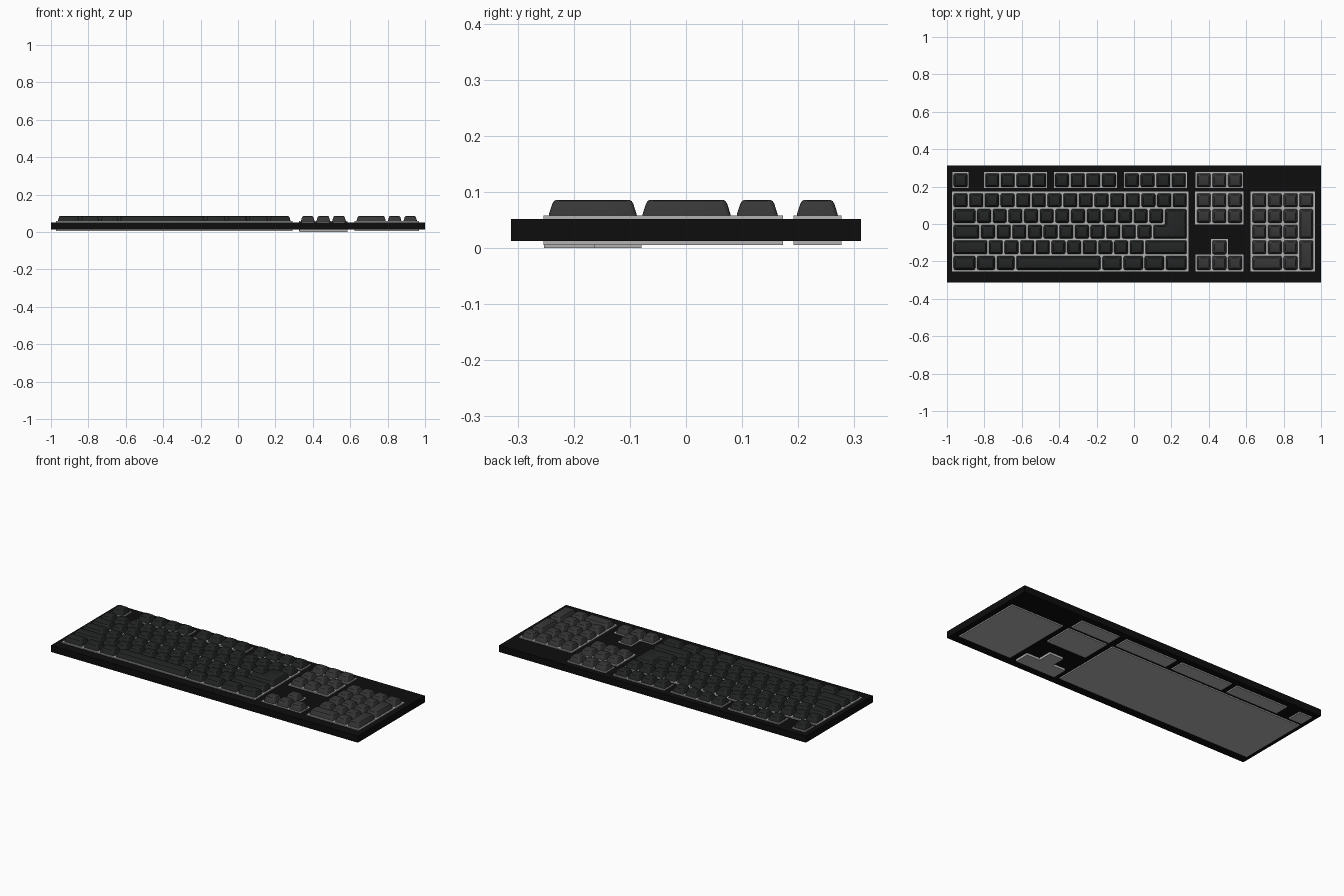
import bpy, bmesh, math
from mathutils import Vector

if "Cube" in bpy.data.objects:
    bpy.data.objects.remove(bpy.data.objects["Cube"])

U = 0.0837                                   # one key pitch
ROWS = [0.234, 0.127, 0.043, -0.041, -0.1245, -0.208]   # row centres, back to front


def material(name, v):
    m = bpy.data.materials.new(name)
    m.diffuse_color = (*v, 1)
    m.use_nodes = True
    m.node_tree.nodes["Principled BSDF"].inputs["Base Color"].default_value = m.diffuse_color
    return m


CASE = material("case_black", (0.004, 0.004, 0.004))
PLATE = material("plate_grey", (0.45, 0.45, 0.45))
DARK = material("key_dark", (0.017, 0.019, 0.018))
LIGHT = material("key_charcoal", (0.038, 0.038, 0.038))


def rect(x0, x1, y0, y1):
    return [(x0, y0), (x1, y0), (x1, y1), (x0, y1)]


def ring(pts, inset, radius, seg=3):
    """Inset a right-angled outline (counter-clockwise) and round its corners."""
    n, out = len(pts), []
    P = [Vector(p) for p in pts]
    for i in range(n):
        a = (P[i] - P[i - 1]).normalized()
        b = (P[(i + 1) % n] - P[i]).normalized()
        c = P[i] + inset * (Vector((-a.y, a.x)) + Vector((-b.y, b.x)))
        if radius == 0:
            out.append(c)
            continue
        centre = c - a * radius + b * radius
        for k in range(seg + 1):
            t = math.pi / 2 * k / seg
            out.append(centre - b * radius * math.cos(t) + a * radius * math.sin(t))
    return out


def loft(name, pts, levels, mat):
    """Stack rings given as (z, inset, corner radius) into a closed solid."""
    bm = bmesh.new()
    loops = [[bm.verts.new((p.x, p.y, z)) for p in ring(pts, i, r)] for z, i, r in levels]
    for lo, hi in zip(loops, loops[1:]):
        for k in range(len(lo)):
            j = (k + 1) % len(lo)
            bm.faces.new((lo[k], lo[j], hi[j], hi[k]))
    bm.faces.new(loops[0][::-1])
    bm.faces.new(loops[-1])
    me = bpy.data.meshes.new(name)
    bm.to_mesh(me)
    bm.free()
    me.materials.append(mat)
    ob = bpy.data.objects.new(name, me)
    bpy.context.collection.objects.link(ob)
    return ob


def plate(name, pts, z0=0.006, z1=0.058):
    loft(name, pts, [(z0, 0, 0), (z1, 0, 0)], PLATE)


keys = []


def key(name, pts, mat):
    # tapered keycap with rounded corners and a soft top edge
    keys.append(loft(name, pts, [(0.052, 0.004, 0.008), (0.062, 0.006, 0.009),
                                 (0.079, 0.0115, 0.009), (0.084, 0.0145, 0.009),
                                 (0.086, 0.0185, 0.008)], mat))


def key_rect(name, x, y, mat, w=1, h=1):
    key(name, rect(x, x + w * U, y - U / 2, y + (h - 0.5) * U), mat)


def key_row(name, x, y, widths, mat):
    for w in widths:
        key_rect(name, x, y, mat, w)
        x += w * U


def block_plate(name, x, cols, row_back, row_front, m=0.004):
    plate(name, rect(x - m, x + cols * U + m,
                     ROWS[row_front] - U / 2 - m, ROWS[row_back] + U / 2 + m))


# case
loft("case", rect(-1, 1, -0.312, 0.312), [(0.013, 0, 0), (0.052, 0, 0)], CASE)

# function row
for label, x, n, mat in (("escape", -0.969, 1, DARK), ("function_a", -0.80, 4, DARK),
                         ("function_b", -0.427, 4, DARK), ("function_c", -0.053, 4, DARK),
                         ("system", 0.331, 3, LIGHT)):
    block_plate(label + "_plate", x, n, 0, 0, 0.001)
    key_row(label + "_key", x, ROWS[0], [1] * n, mat)

# main typing block
X = -0.969
block_plate("main_plate", X, 15, 1, 5)
for r, widths in enumerate(([1] * 15, [1.5] + [1] * 12, [1.75] + [1] * 11,
                            [2.25] + [1] * 10 + [2.75],
                            [1.5, 1.25, 1.25, 5.5, 1.35, 1.35, 1.35, 1.45])):
    key_row("main_key", X, ROWS[r + 1], widths, DARK)

# stepped enter key
xr, xl, xm = X + 15 * U, X + 12.75 * U, X + 13.5 * U
yb, ym, yt = ROWS[3] - U / 2, ROWS[3] + U / 2, ROWS[2] + U / 2
key("enter_key", [(xl, yb), (xr, yb), (xr, yt), (xm, yt), (xm, ym), (xl, ym)], DARK)

# navigation cluster
N = 0.331
block_plate("navigation_plate", N, 3, 1, 2)
for r in (1, 2):
    key_row("navigation_key", N, ROWS[r], [1] * 3, LIGHT)

# arrow cluster on an inverted T plate
m = 0.003
y0, y1, y2 = ROWS[5] - U / 2 - m, ROWS[5] + U / 2 + m, ROWS[4] + U / 2 + m
a, b, c, d = N - m, N + U - m, N + 2 * U + m, N + 3 * U + m
plate("arrow_plate", [(a, y0), (d, y0), (d, y1), (c, y1), (c, y2), (b, y2), (b, y1), (a, y1)],
      0.0, 0.055)
key_row("arrow_key", N, ROWS[5], [1] * 3, LIGHT)
key_rect("arrow_key", N + U, ROWS[4], LIGHT)

# number pad
K = 0.628
block_plate("numpad_plate", K, 4, 1, 5)
key_row("numpad_key", K, ROWS[1], [1] * 4, LIGHT)
for r in (2, 3, 4):
    key_row("numpad_key", K, ROWS[r], [1] * 3, LIGHT)
key_row("numpad_key", K, ROWS[5], [2, 1], LIGHT)
for r in (3, 5):
    key_rect("numpad_tall_key", K + 3 * U, ROWS[r], LIGHT, 1, 2)

# smooth keycaps with crisp edges
bpy.ops.object.select_all(action='DESELECT')
for k in keys:
    k.select_set(True)
bpy.context.view_layer.objects.active = keys[0]
bpy.ops.object.shade_smooth_by_angle(angle=math.radians(30))
